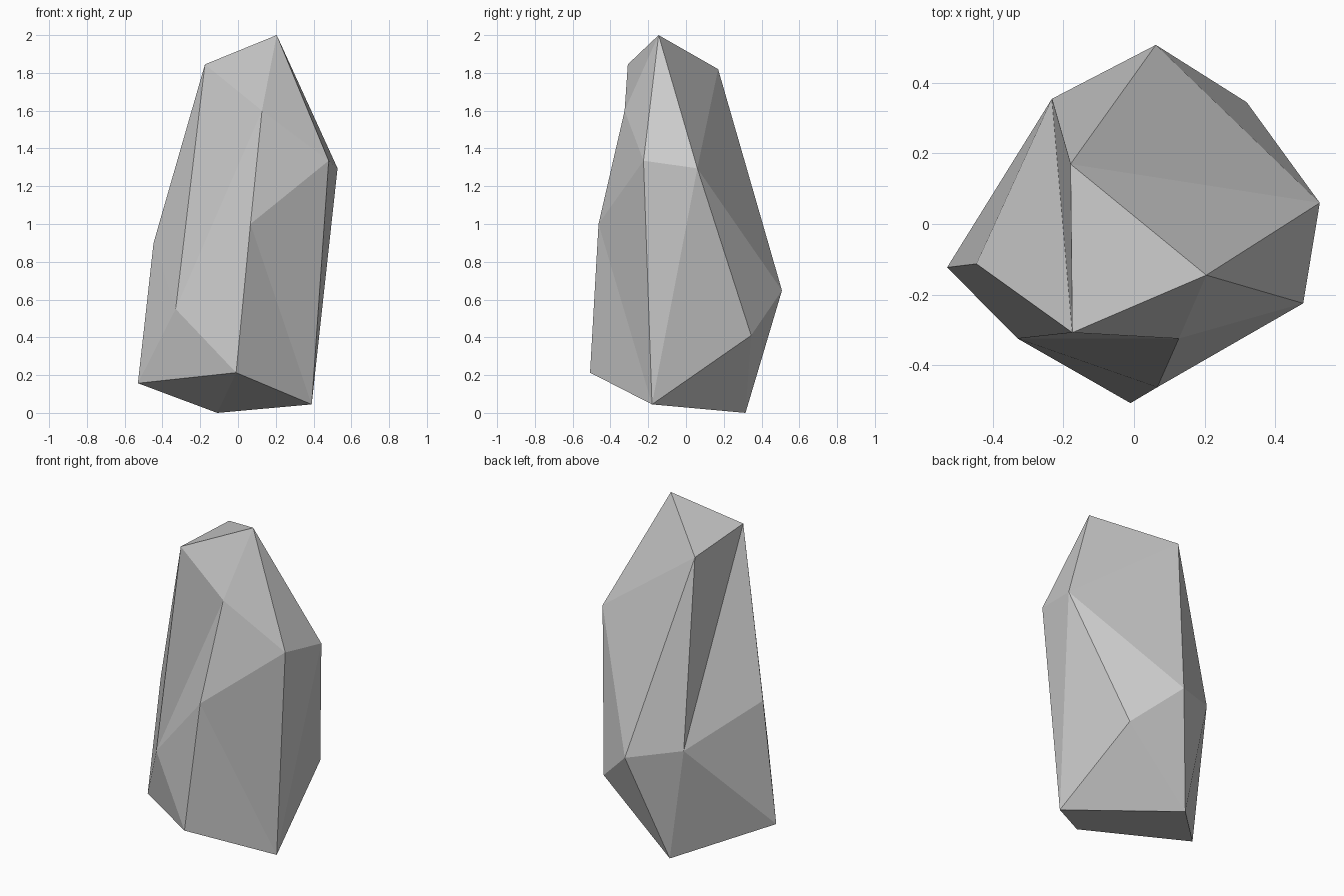
import bpy
import bmesh

cube = bpy.data.objects.get("Cube")
if cube:
    bpy.data.objects.remove(cube, do_unlink=True)

# Stone colour
stone = bpy.data.materials.new("stone_grey")
stone.use_nodes = True
grey = (0.6, 0.6, 0.6, 1.0)
stone.diffuse_color = grey
stone.node_tree.nodes["Principled BSDF"].inputs["Base Color"].default_value = grey

# Corners of the boulder, from the peak down to the foot
corners = {
    "A": (0.205, -0.145, 2.0),
    "B": (-0.175, -0.308, 1.845),
    "C": (-0.18, 0.17, 1.82),
    "D": (0.127, -0.325, 1.6),
    "E": (0.48, -0.225, 1.335),
    "F": (0.527, 0.06, 1.295),
    "G": (0.066, -0.463, 1.0),
    "J": (-0.447, -0.113, 0.9),
    "P": (-0.233, 0.355, 0.71),
    "N": (0.062, 0.508, 0.648),
    "H": (-0.33, -0.325, 0.55),
    "O": (0.32, 0.345, 0.41),
    "K": (-0.01, -0.508, 0.213),
    "I": (-0.53, -0.123, 0.157),
    "L": (0.39, -0.18, 0.045),
    "M": (-0.11, 0.315, 0.0),
}

# Chipped facets, grouped by side
facets = {
    "crown": "ABC ABD ADE AEF AFC",
    "front": "EGD DGH DHB HKG ELG GKL HIK",
    "right": "BHJ JHI PBJ PJI CPB",
    "back": "CFN CNP PMN PIM NMO NOF",
    "left": "FLE FOL LMO",
    "base": "KLM KMI",
}

bm = bmesh.new()
verts = {name: bm.verts.new(co) for name, co in corners.items()}
for side in facets.values():
    for facet in side.split():
        bm.faces.new([verts[name] for name in facet])
bmesh.ops.recalc_face_normals(bm, faces=bm.faces[:])

# Flat-shaded boulder
mesh = bpy.data.meshes.new("boulder")
bm.to_mesh(mesh)
bm.free()
mesh.materials.append(stone)
boulder = bpy.data.objects.new("boulder", mesh)
bpy.context.collection.objects.link(boulder)
